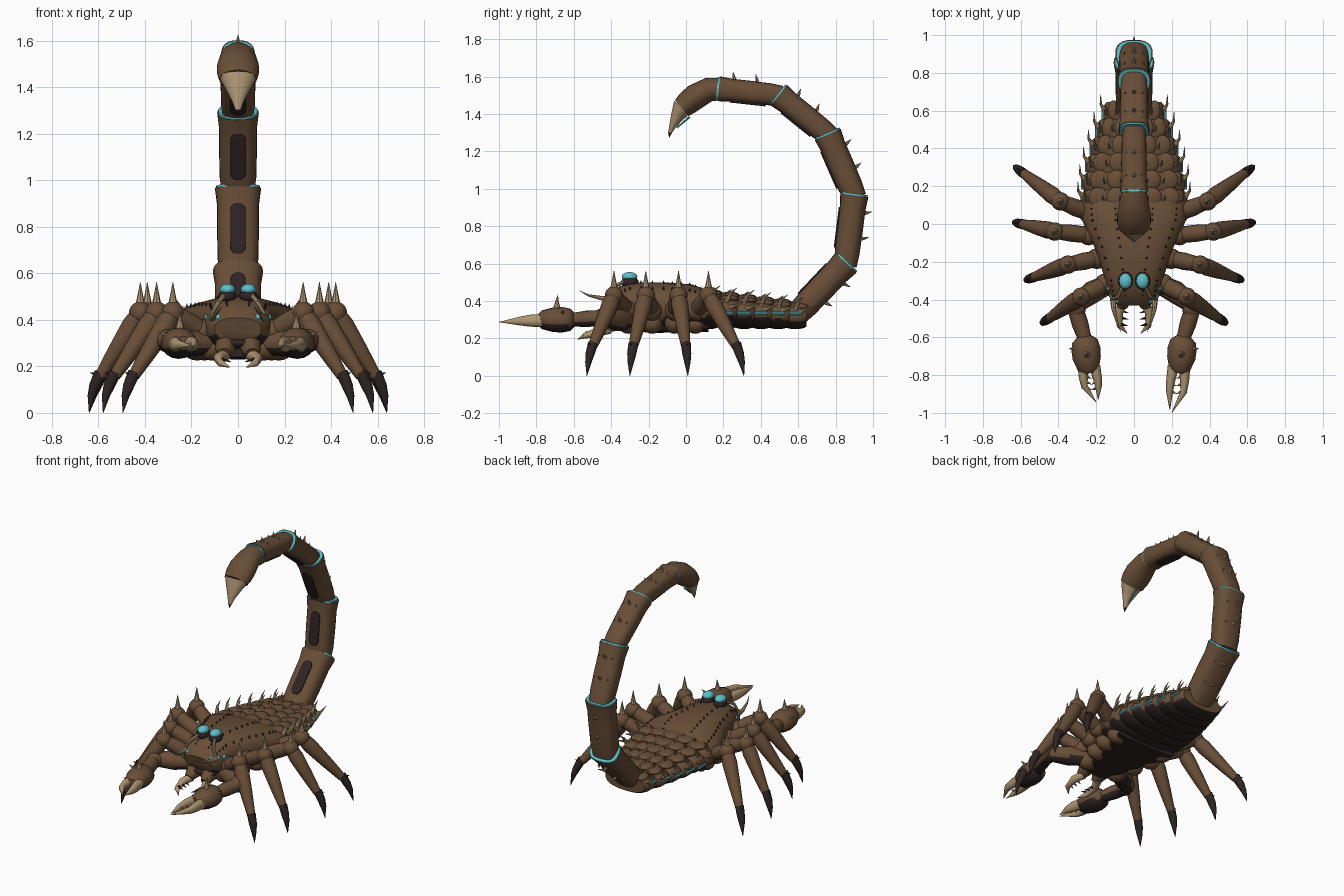
import bpy, bmesh, math
from mathutils import Vector, Matrix

if "Cube" in bpy.data.objects:
    bpy.data.objects.remove(bpy.data.objects["Cube"], do_unlink=True)


def make_material(name, colour):
    material = bpy.data.materials.new(name)
    material.use_nodes = True
    material.diffuse_color = (*colour, 1)
    for node in material.node_tree.nodes:
        if node.type == "BSDF_PRINCIPLED":
            node.inputs["Base Color"].default_value = (*colour, 1)
            node.inputs["Roughness"].default_value = 0.7
    return material


MATERIALS = [
    make_material("shell brown", (0.14, 0.076, 0.038)),
    make_material("dark plate", (0.028, 0.017, 0.017)),
    make_material("horn tan", (0.42, 0.30, 0.17)),
    make_material("glow cyan", (0.11, 0.52, 0.58)),
]
BROWN, DARK, TAN, CYAN = range(4)
X_AXIS, Z_AXIS = Vector((1, 0, 0)), Vector((0, 0, 1))


def tube(bm, points, radii, colour=BROWN, side=Z_AXIS, power=2.0, sides=16):
    """Loft superellipse rings along a path; a radius is a number or a (side, other) pair."""
    points = [Vector(p) for p in points]
    rings = []
    for i, p in enumerate(points):
        t = (points[min(i + 1, len(points) - 1)] - points[max(i - 1, 0)]).normalized()
        n = t.cross(side)
        if n.length < 0.1:
            n = t.cross(X_AXIS)
        n.normalize()
        s = n.cross(t)
        a, b = radii[i] if isinstance(radii[i], tuple) else (radii[i], radii[i])
        ring = []
        for k in range(sides):
            c, d = math.cos(math.tau * k / sides), math.sin(math.tau * k / sides)
            c = math.copysign(abs(c) ** (2 / power), c)
            d = math.copysign(abs(d) ** (2 / power), d)
            ring.append(bm.verts.new(p + s * a * c + n * b * d))
        rings.append(ring)
    faces = [bm.faces.new(rings[0]), bm.faces.new(rings[-1])]
    for low, high in zip(rings, rings[1:]):
        for k in range(sides):
            j = (k + 1) % sides
            faces.append(bm.faces.new((low[k], low[j], high[j], high[k])))
    for f in faces:
        f.material_index = colour


def ball(bm, centre, size, colour=BROWN):
    matrix = Matrix.Translation(centre) @ Matrix.Diagonal((*size, 1))
    made = bmesh.ops.create_uvsphere(bm, u_segments=16, v_segments=10, radius=1, matrix=matrix)
    for f in {f for v in made["verts"] for f in v.link_faces}:
        f.material_index = colour


def spike(bm, points, radius, colour=TAN):
    last = len(points) - 1
    tube(bm, points, [max(radius * (1 - i / last), 0.001) for i in range(last + 1)], colour, sides=8)


def done(name, bm, dark_below=False):
    bmesh.ops.recalc_face_normals(bm, faces=bm.faces)
    for f in bm.faces:
        f.smooth = True
        if dark_below and f.material_index == BROWN and f.normal.z < -0.55:
            f.material_index = DARK
    for e in bm.edges:
        e.smooth = e.calc_face_angle(0) < 0.7
    mesh = bpy.data.meshes.new(name)
    bm.to_mesh(mesh)
    bm.free()
    for material in MATERIALS:
        mesh.materials.append(material)
    bpy.context.collection.objects.link(bpy.data.objects.new(name, mesh))


def mirrored(s, points):
    return [(s * x, y, z) for x, y, z in points]


def dome(x, centre, half, height, power):
    return centre + height * (1 - min(abs(x / half), 1) ** power) ** (1 / power)


SIDES = ((1, "left"), (-1, "right"))

# Carapace with rows of studs
shell = [(-0.42, 0.36, 0.10, 0.05), (-0.38, 0.37, 0.135, 0.09), (-0.30, 0.375, 0.15, 0.125),
         (-0.12, 0.375, 0.21, 0.125), (0.02, 0.37, 0.275, 0.12), (0.11, 0.355, 0.285, 0.10)]
bm = bmesh.new()
tube(bm, [(0, y, z) for y, z, a, b in shell], [(a, b) for y, z, a, b in shell],
     side=X_AXIS, power=2.5, sides=32)
done("carapace", bm, True)
bm = bmesh.new()
for (y0, z0, a0, b0), (y1, z1, a1, b1) in zip(shell[1:], shell[2:]):
    for t in (0.0, 0.33, 0.67):
        y, z, a, b = (u + (v - u) * t for u, v in ((y0, y1), (z0, z1), (a0, a1), (b0, b1)))
        for x in (-0.8 * a, -0.35 * a, 0.35 * a, 0.8 * a):
            top = dome(x, z, a, b, 2.5)
            spike(bm, [(x, y, top - 0.005), (x, y, top + 0.014)], 0.007, DARK)
done("carapace_studs", bm)

# Abdomen rows, each with scales, side lights and curved spines
abdomen, scales, spines, lights = (bmesh.new() for _ in range(4))
for i, half in enumerate((0.285, 0.275, 0.255, 0.23, 0.2, 0.165)):
    y, height = 0.125 + 0.092 * i, 0.102 - 0.006 * i
    z = 0.25 + height
    steps = ((-0.06, 0.8), (-0.045, 0.92), (-0.02, 0.99), (0.02, 0.99), (0.045, 0.92), (0.06, 0.8))
    tube(abdomen, [(0, y + d, z) for d, k in steps],
         [(half * (0.4 + 0.6 * k), height * k) for d, k in steps], side=X_AXIS, power=2.3, sides=32)
    for k in range(-2, 3):
        x = k * half * 0.33
        top = dome(x, z, half, height, 2.3)
        ball(scales, (x, y + 0.015, top - 0.012), (half * 0.19, 0.055, 0.02))
    for s, _ in SIDES:
        for f, length in ((0.25, 0.03), (0.55, 0.04), (0.86, 0.08 - 0.003 * i)):
            x = s * f * half
            top = dome(x, z, half, height, 2.3) - 0.008
            spike(spines, [(x, y, top), (x * 1.05, y + length * 0.3, top + length * 0.65),
                           (x * 1.06, y + length * 0.75, top + length)], length * 0.2)
        spike(spines, [(s * half * 0.95, y + 0.02, z + 0.02), (s * (half + 0.01), y + 0.05, z + 0.03),
                       (s * (half + 0.012), y + 0.1, z + 0.05)], 0.014)
        if i > 0:
            edge = s * half * 0.985
            tube(lights, [(edge, y - 0.035, 0.335), (edge, y + 0.035, 0.335)], [0.009] * 2, CYAN, sides=8)
done("abdomen_rows", abdomen, True)
done("abdomen_scales", scales)
done("abdomen_spines", spines)
done("abdomen_lights", lights)

# Tail segments with inner panels, joint rings and back spines
joints = [(0.60, 0.335), (0.855, 0.605), (0.90, 0.965), (0.758, 1.29), (0.497, 1.50), (0.175, 1.535)]
widths = [(0.10, 0.072), (0.092, 0.07), (0.083, 0.07), (0.076, 0.065), (0.068, 0.062)]
tail, panels, rings, thorns = (bmesh.new() for _ in range(4))
for (start, end), (a, b) in zip(zip(joints, joints[1:]), widths):
    start, end = Vector((0, *start)), Vector((0, *end))
    axis = (end - start).normalized()
    out = axis.cross(X_AXIS)
    stops = ((-0.05, 0.85), (0.15, 0.95), (0.5, 0.98), (0.8, 0.98), (1, 1.08))
    tube(tail, [start.lerp(end, t) for t, k in stops], [(a * k, b * k) for t, k in stops],
         side=X_AXIS, power=2.6, sides=24)
    plate = ((0.2, 0.015), (0.23, 0.028), (0.28, 0.035), (0.72, 0.035), (0.77, 0.028), (0.8, 0.015))
    tube(panels, [start.lerp(end, t) - out * b * 0.965 for t, w in plate],
         [(w, 0.007) for t, w in plate], DARK, side=X_AXIS, power=4)
    tube(rings, [end - axis * 0.02, end + axis * 0.01], [(a * 1.02, b * 1.02)] * 2, CYAN,
         side=X_AXIS, power=2.6, sides=24)
    for t in (0.38, 0.76):
        for x, size in ((0, 0.038), (0.6 * a, 0.016), (-0.6 * a, 0.016)):
            base = start.lerp(end, t) + out * b * (0.96 if x == 0 else 0.84) + X_AXIS * x
            spike(thorns, [base, base + out * size + axis * size * 0.3], size * 0.3)
done("tail_segments", tail)
done("tail_inner_panels", panels)
done("tail_joint_rings", rings)
done("tail_thorns", thorns)

# Stinger bulb and point
bm = bmesh.new()
tube(bm, [(0, 0.195, 1.535), (0, 0.12, 1.53), (0, 0.05, 1.492), (0, 0.01, 1.46), (0, -0.022, 1.432)],
     [(0.063, 0.06), (0.076, 0.064), (0.09, 0.069), (0.09, 0.065), (0.08, 0.056)], side=X_AXIS, sides=24)
done("stinger_bulb", bm)
bm = bmesh.new()
tube(bm, [(0, -0.015, 1.44), (0, -0.045, 1.39), (0, -0.07, 1.34), (0, -0.086, 1.30)],
     [(0.08, 0.056), (0.052, 0.037), (0.026, 0.02), (0.011, 0.009)], TAN, side=X_AXIS, sides=24)
spike(bm, [(0, -0.085, 1.302), (0, -0.09, 1.275)], 0.011, DARK)
tube(bm, [(0, 0.02, 1.385), (0, -0.05, 1.325)], [0.006, 0.004], CYAN, sides=8)
done("stinger_point", bm)

# Walking legs: hip, knee and foot positions seen from above
legs = [((0.14, -0.31), (0.28, -0.385), (0.495, -0.53)), ((0.18, -0.18), (0.35, -0.215), (0.58, -0.30)),
        ((0.22, -0.06), (0.42, -0.04), (0.64, 0.01)), ((0.22, 0.05), (0.39, 0.12), (0.64, 0.31))]
for s, label in SIDES:
    for number, (hip, knee, foot) in enumerate(legs, 1):
        hip, knee, foot = (Vector((s * p[0], p[1], z)) for p, z in ((hip, 0.34), (knee, 0.43), (foot, 0)))
        ankle = knee.lerp(foot, 0.78)
        ankle.z = 0.16
        outward = (foot - knee) * Vector((1, 1, 0))
        outward.normalize()
        bm = bmesh.new()
        ball(bm, (hip.x * 0.8, hip.y, 0.28), (0.065, 0.055, 0.055))
        ball(bm, hip.lerp(knee, 0.1), (0.055, 0.055, 0.055))
        tube(bm, [hip, hip.lerp(knee, 0.5), knee], [0.04, 0.046, 0.038])
        ball(bm, knee, (0.049, 0.049, 0.049))
        tube(bm, [knee, knee.lerp(ankle, 0.2), knee.lerp(ankle, 0.6), ankle], [0.038, 0.046, 0.037, 0.025])
        spike(bm, [knee + Z_AXIS * 0.03, knee + Z_AXIS * 0.08, knee + Z_AXIS * 0.132], 0.022)
        middle = ankle.lerp(foot, 0.55) + outward * 0.012
        tube(bm, [ankle + Z_AXIS * 0.012, ankle.lerp(middle, 0.5) + outward * 0.006, middle, foot],
             [0.027, 0.024, 0.017, 0.001], DARK)
        spike(bm, [ankle, ankle + outward * 0.045 + Z_AXIS * 0.012], 0.012, DARK)
        done(f"{label}_leg_{number}", bm)

# Pincer arms; the left fingers are longer
for s, label in SIDES:
    bm = bmesh.new()
    tube(bm, mirrored(s, [(0.12, -0.31, 0.30), (0.22, -0.36, 0.30), (0.31, -0.43, 0.31)]), [0.05, 0.06, 0.045])
    ball(bm, (s * 0.305, -0.45, 0.31), (0.05, 0.05, 0.05))
    tube(bm, mirrored(s, [(0.31, -0.45, 0.31), (0.285, -0.53, 0.305), (0.26, -0.61, 0.30)]), [0.042, 0.044, 0.036])
    tube(bm, mirrored(s, [(0.265, -0.595, 0.3), (0.26, -0.62, 0.3), (0.255, -0.66, 0.3),
                          (0.25, -0.71, 0.3), (0.24, -0.77, 0.3), (0.235, -0.79, 0.3)]),
         [(0.035, 0.038), (0.06, 0.068), (0.068, 0.077), (0.066, 0.075), (0.05, 0.056), (0.03, 0.035)])
    done(f"{label}_pincer_arm", bm, True)
    bm = bmesh.new()
    reach = 1.0 if s > 0 else 0.75
    for base, bend, tip, end in ((0.268, 0.262, 0.2, 0.23), (0.208, 0.188, 0.19, 0.215)):
        tube(bm, mirrored(s, [(base, -0.755, 0.295), (bend + 0.006, -0.77 - 0.06 * reach, 0.295),
                              (bend, -0.77 - 0.12 * reach, 0.293), (tip, -0.77 - end * reach, 0.288)]),
             [(0.035, 0.03), (0.032, 0.024), (0.023, 0.018), 0.001], TAN)
        for k in range(3):
            y = -0.81 - 0.04 * k * reach
            x = bend - math.copysign(0.016, bend - 0.22)
            spike(bm, mirrored(s, [(x, y, 0.295), (0.225, y - 0.008, 0.295)]), 0.008)
    spike(bm, mirrored(s, [(0.25, -0.69, 0.36), (0.25, -0.69, 0.395), (0.25, -0.685, 0.435)]), 0.02)
    spike(bm, mirrored(s, [(0.30, -0.66, 0.33), (0.345, -0.66, 0.35)]), 0.014)
    done(f"{label}_pincer_fingers", bm)

# Face: eyes, brow horns and mandibles
for s, label in SIDES:
    bm = bmesh.new()
    ball(bm, (s * 0.045, -0.30, 0.50), (0.04, 0.047, 0.032), DARK)
    ball(bm, (s * 0.045, -0.302, 0.53), (0.034, 0.042, 0.025), CYAN)
    for x, y in ((0.085, -0.405), (0.115, -0.38), (0.13, -0.34)):
        ball(bm, (s * x, y, 0.41), (0.015, 0.015, 0.015), CYAN)
    done(f"{label}_eyes", bm)
    bm = bmesh.new()
    tube(bm, mirrored(s, [(0.06, -0.33, 0.505), (0.085, -0.385, 0.475), (0.12, -0.40, 0.415)]),
         [0.01, 0.01, 0.007], TAN, sides=8)
    spike(bm, mirrored(s, [(0.11, -0.39, 0.41), (0.108, -0.45, 0.415), (0.09, -0.52, 0.43), (0.07, -0.57, 0.455)]), 0.018)
    done(f"{label}_brow_horn", bm)
    bm = bmesh.new()
    tube(bm, mirrored(s, [(0.05, -0.33, 0.30), (0.055, -0.40, 0.28), (0.06, -0.435, 0.255)]), [0.05, 0.045, 0.028])
    tube(bm, mirrored(s, [(0.055, -0.41, 0.25), (0.082, -0.47, 0.235), (0.075, -0.54, 0.215), (0.035, -0.58, 0.195)]),
         [0.026, 0.024, 0.016, 0.001], TAN)
    for k in range(3):
        y = -0.46 - 0.035 * k
        spike(bm, mirrored(s, [(0.07, y, 0.23), (0.03, y - 0.01, 0.22)]), 0.009, DARK)
    done(f"{label}_mandible", bm)

# Belly plate and dark mouth line
bm = bmesh.new()
tube(bm, [(0, -0.36, 0.265), (0, -0.15, 0.255), (0, 0.12, 0.255)], [(0.09, 0.025), (0.14, 0.025), (0.22, 0.02)],
     DARK, side=X_AXIS, power=3)
ball(bm, (0, -0.39, 0.30), (0.11, 0.035, 0.02), DARK)
done("belly_plate", bm)
